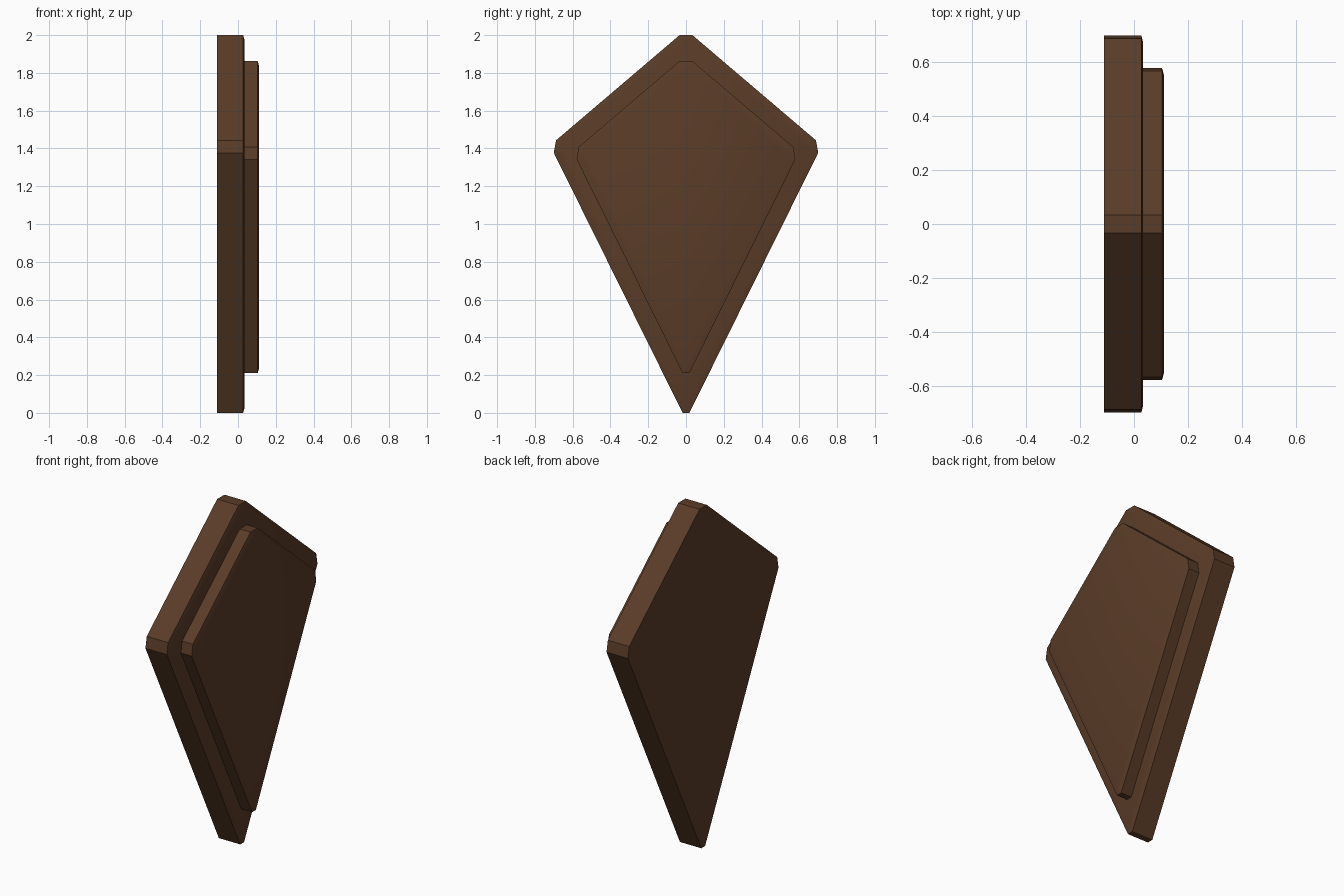
import bpy, bmesh

if "Cube" in bpy.data.objects:
    bpy.data.objects.remove(bpy.data.objects["Cube"])

brown = bpy.data.materials.new("dark brown")
brown.diffuse_color = (0.102, 0.045, 0.021, 1)
brown.use_nodes = True
brown.node_tree.nodes["Principled BSDF"].inputs["Base Color"].default_value = brown.diffuse_color


def kite_plate(name, half, x0, x1, soft=0.025, lip=0.007):
    """Kite slab along x from half a (y, z) outline, with softly domed faces."""
    outline = half + [(-y, z) for y, z in reversed(half)]
    bm = bmesh.new()
    rings = [[bm.verts.new((x, y, z)) for y, z in outline]
             for x in (x0 + lip, x1 - lip)]
    n = len(outline)
    for i in range(n):
        j = (i + 1) % n
        bm.faces.new((rings[0][i], rings[0][j], rings[1][j], rings[1][i]))
    caps = [bm.faces.new(r) for r in rings]
    # shallow bevel: inset each cap and push it outwards
    for cap, x in zip(caps, (x0, x1)):
        bmesh.ops.inset_region(bm, faces=[cap], thickness=soft, use_even_offset=True)
        for v in cap.verts:
            v.co.x = x
    bmesh.ops.recalc_face_normals(bm, faces=bm.faces)
    me = bpy.data.meshes.new(name)
    bm.to_mesh(me)
    bm.free()
    me.materials.append(brown)
    ob = bpy.data.objects.new(name, me)
    bpy.context.collection.objects.link(ob)
    bpy.ops.object.select_all(action='DESELECT')
    ob.select_set(True)
    bpy.context.view_layer.objects.active = ob
    bpy.ops.object.shade_smooth_by_angle(angle=0.45)
    return ob


# large backing plate
kite_plate("back_plate",
           [(0.018, 0.0), (0.70, 1.377), (0.688, 1.443), (0.034, 2.0)],
           -0.112, 0.034)

# smaller raised panel
kite_plate("raised_panel",
           [(0.018, 0.21), (0.579, 1.342), (0.568, 1.408), (0.033, 1.863)],
           0.0, 0.111)
